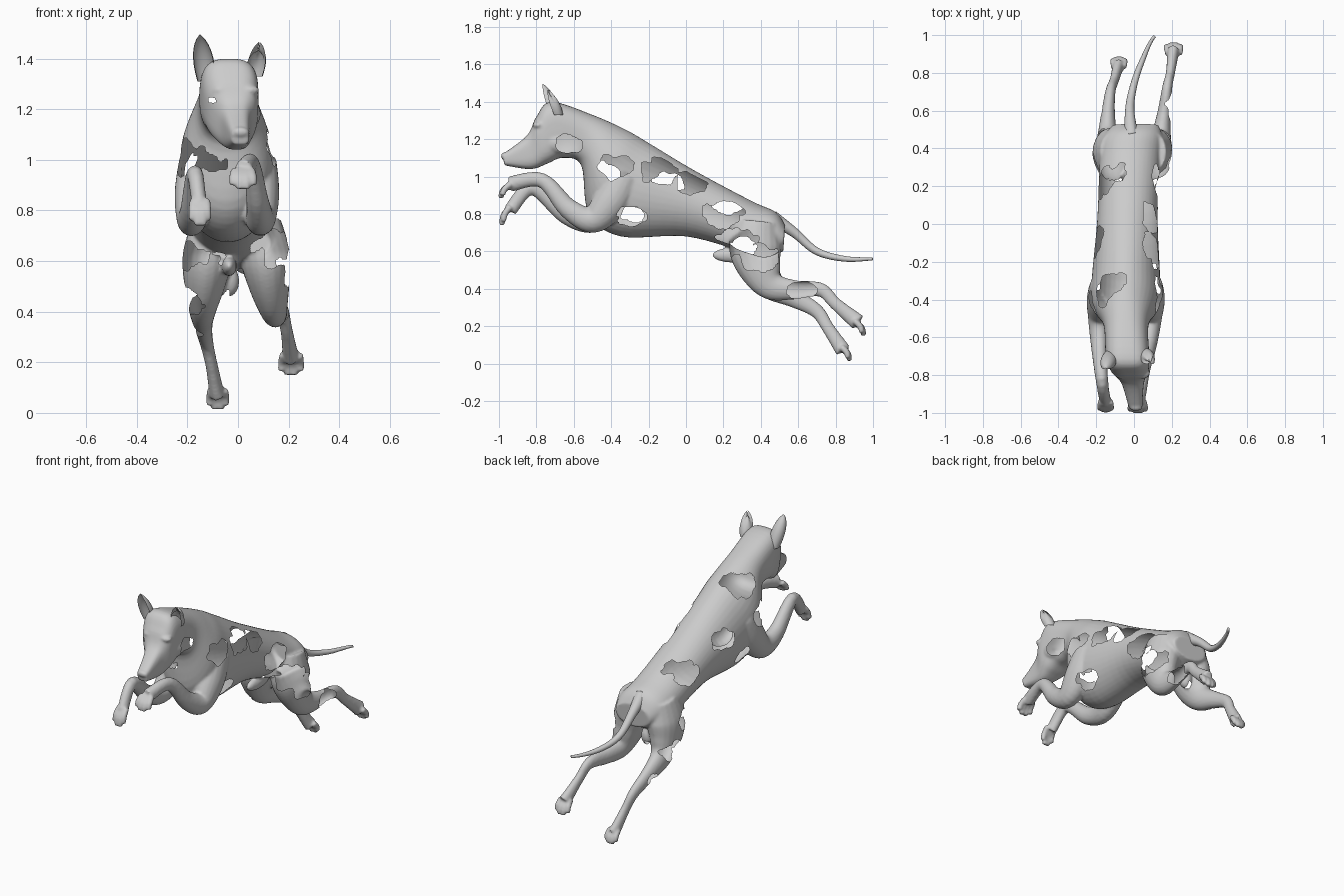
import bpy, bmesh, math
from mathutils import Vector, Matrix, noise

if "Cube" in bpy.data.objects:
    bpy.data.objects.remove(bpy.data.objects["Cube"])

coat_colour = (0.6, 0.6, 0.6, 1)
grey = bpy.data.materials.new("light_grey")
grey.use_nodes = True
grey.diffuse_color = coat_colour
grey.node_tree.nodes["Principled BSDF"].inputs["Base Color"].default_value = coat_colour


def smooth_rows(rows, steps=6):
    """Catmull-Rom interpolation between rows of numbers."""
    smooth, last = [], len(rows) - 1
    for i in range(last):
        before, start, end, after = (Vector(rows[min(max(k, 0), last)]) for k in range(i - 1, i + 3))
        leave, arrive = (end - before) / 2, (after - start) / 2
        for s in range(steps):
            t = s / steps
            ease = t * t * (3 - 2 * t)
            smooth.append(start.lerp(end, ease) + leave * t * (1 - t) ** 2 - arrive * t * t * (1 - t))
    return smooth + [Vector(rows[-1])]


def loft(bm, rings, sides):
    """Closed skin over rings given as centre, side vector, depth vector and roundness."""
    loops = []
    for centre, across, deep, roundness in rings:
        loop = []
        for k in range(sides):
            c, s = math.cos(math.tau * k / sides), math.sin(math.tau * k / sides)
            c, s = (math.copysign(abs(value) ** roundness, value) for value in (c, s))
            loop.append(bm.verts.new(centre + across * c + deep * s))
        loops.append(loop)
    for lower, upper in zip(loops, loops[1:]):
        for k in range(sides):
            bm.faces.new((lower[k - 1], lower[k], upper[k], upper[k - 1]))
    bm.faces.new(loops[0])
    bm.faces.new(loops[-1])


def limb(bm, x_start, x_end, profile, bow=0, depth=1.0):
    """Tube through rows of y, z, radius; x runs from start to end, bowed outward."""
    rows = smooth_rows(profile)
    points = []
    for i, (y, z, radius) in enumerate(rows):
        t = i / (len(rows) - 1)
        points.append(Vector((x_start + (x_end - x_start) * t + bow * math.sin(math.pi * t), y, z)))
    rings = []
    for i, point in enumerate(points):
        along = (points[min(i + 1, len(points) - 1)] - points[max(i - 1, 0)]).normalized()
        across = (Vector((1, 0, 0)) - along * along.x).normalized()
        radius = rows[i][2]
        rings.append((point, across * radius, along.cross(across) * radius * depth, 1))
    loft(bm, rings, sides=20)


def blob(bm, centre, radii):
    place = Matrix.Translation(centre) @ Matrix.Diagonal((*radii, 1))
    bmesh.ops.create_icosphere(bm, subdivisions=3, radius=1, matrix=place)


def paw(bm, x, y, z, reach, drop, spread):
    """Four toes side by side, the middle pair longer."""
    for place in (-1.5, -0.5, 0.5, 1.5):
        length = 1 if abs(place) < 1 else 0.8
        profile = [(y, z, 0.016), (y + reach * length * 0.8, z - drop * length / 2, 0.017),
                   (y + reach * length, z - drop * length, 0.014)]
        limb(bm, x + place * spread * 0.8, x + place * spread, profile)


def finish(name, bm):
    bmesh.ops.recalc_face_normals(bm, faces=bm.faces)
    mesh = bpy.data.meshes.new(name)
    bm.to_mesh(mesh)
    bm.free()
    mesh.materials.append(grey)
    mesh.polygons.foreach_set("use_smooth", [True] * len(mesh.polygons))
    part = bpy.data.objects.new(name, mesh)
    bpy.context.collection.objects.link(part)
    return part


# Head, neck and trunk: half width, top y and z, bottom y and z
body = bmesh.new()
trunk = smooth_rows([
    (.035, -.98, 1.12, -.97, 1.06), (.06, -.85, 1.22, -.83, 1.04), (.1, -.8, 1.32, -.74, 1.07),
    (.115, -.72, 1.4, -.66, 1.1), (.12, -.5, 1.33, -.56, 1.06), (.18, -.32, 1.25, -.52, .8),
    (.18, -.2, 1.18, -.35, .68), (.16, .05, 1.03, 0, .68), (.16, .35, .87, .3, .6),
    (.16, .48, .81, .42, .57), (.12, .53, .74, .52, .6)])
rings = []
for i, (half_width, top_y, top_z, low_y, low_z) in enumerate(trunk):
    t = i / (len(trunk) - 1)
    sway = 0.01 - 0.055 * math.sin(math.pi * t)
    top, low = Vector((sway, top_y, top_z)), Vector((sway, low_y, low_z))
    boxy_head = min(1, 0.65 + max(0, t - 0.3) * 2)
    rings.append(((top + low) / 2, Vector((half_width, 0, 0)), (top - low) / 2, boxy_head))
loft(body, rings, sides=40)

# Forelegs share the shoulder and elbow, then fold differently
shoulder = [(-.33, 1, .08), (-.4, .87, .08), (-.5, .77, .06)]
limb(body, .07, .02, shoulder + [(-.63, .83, .045), (-.77, .98, .033), (-.94, .96, .035)], bow=.04, depth=1.2)
limb(body, -.15, -.15, shoulder + [(-.64, .8, .045), (-.82, .94, .033), (-.94, .82, .03)], bow=-.035, depth=1.2)
paw(body, .02, -.94, .96, reach=-.05, drop=.075, spread=.028)
paw(body, -.15, -.94, .84, reach=-.045, drop=.1, spread=.021)

# Hind legs share the thigh and knee, then stretch back
thigh = [(.38, .75, .08), (.37, .62, .1), (.4, .5, .08), (.46, .415, .055)]
limb(body, .09, .21, thigh + [(.58, .395, .037), (.72, .395, .027), (.8, .32, .024), (.92, .22, .032)], depth=1.4)
limb(body, -.1, -.08, thigh + [(.58, .35, .037), (.7, .28, .027), (.76, .19, .024), (.84, .07, .03)],
     bow=-.05, depth=1.4)
paw(body, .21, .9, .23, reach=.05, drop=.08, spread=.026)
paw(body, -.08, .83, .09, reach=.045, drop=.075, spread=.022)

# Belly fold and hind bulge
blob(body, (-.035, .25, .58), (.03, .11, .04))
blob(body, (-.035, .43, .52), (.04, .04, .06))

# Nose pad, brows and cheeks
blob(body, (.01, -.97, 1.11), (.035, .02, .02))
for side in (-1, 1):
    blob(body, (side * .055 - .01, -.79, 1.275), (.04, .03, .02))
    blob(body, (side * .06 - .02, -.68, 1.18), (.05, .09, .06))

# Fuse the parts into one skin
hide = finish("torn_hide", body)
fuse = hide.modifiers.new("fuse", 'REMESH')
fuse.mode, fuse.voxel_size = 'VOXEL', 0.008
soften = hide.modifiers.new("soften", 'SMOOTH')
soften.iterations = 4
skin = bmesh.new()
skin.from_mesh(hide.evaluated_get(bpy.context.evaluated_depsgraph_get()).to_mesh())
hide.modifiers.clear()
skin.normal_update()

# Ragged openings on each outer flank: y, z, size
left_tears = [(-.38, 1.05, .06), (-.14, 1.03, .065), (.03, .97, .06), (.2, .8, .07), (-.29, .79, .05),
              (.27, .65, .07), (.38, .57, .07), (.62, .39, .05), (-.63, 1.17, .05)]
right_tears = [(-.1, .96, .055), (-.45, 1, .07), (.22, .86, .06), (.3, .62, .05), (.4, .45, .06),
               (-.28, .8, .04), (-.35, 1.2, .06), (.57, .33, .03), (-.8, 1.235, .01)]


def is_torn(face):
    centre = face.calc_center_median()
    ragged = 1 + 0.35 * noise.noise(centre * 22)
    if centre.x > 0.05 and face.normal.x > 0:
        tears = left_tears
    elif centre.x < -0.03 and face.normal.x < 0:
        tears = right_tears
    else:
        return False
    return any(math.hypot((centre.y - y) / 1.5, centre.z - z) < size * ragged for y, z, size in tears)


bmesh.ops.delete(skin, geom=[face for face in skin.faces if is_torn(face)], context='FACES')
for repeat in range(2):
    rims = [vert for vert in skin.verts if vert.is_boundary]
    bmesh.ops.smooth_vert(skin, verts=rims, factor=0.5, use_axis_x=True, use_axis_y=True, use_axis_z=True)
skin.to_mesh(hide.data)
skin.free()
hide.data.polygons.foreach_set("use_smooth", [True] * len(hide.data.polygons))

# Tail
tail = bmesh.new()
limb(tail, -.01, .11, [(.46, .78, .04), (.58, .7, .026), (.7, .6, .02), (.85, .56, .015), (.995, .56, .008)],
     bow=-.06)
finish("tail", tail)


def ear(name, base, tip, width, ragged):
    """Cupped leaf open to the front; a ragged ear ends in teeth."""
    leaf, columns, levels = bmesh.new(), 12, 10
    base, tip, grid = Vector(base), Vector(tip), []
    for level in range(levels + 1):
        t = level / levels
        radius = width * (1 - t * t) ** 0.8 * (0.8 + 0.7 * t) + 0.002
        row = []
        for k in range(columns + 1):
            angle = math.pi * (k / columns * 1.3 - 0.15)
            height = t * (1 - ragged * (1 + k % 4 / 3))
            rim = Vector((math.cos(angle), math.sin(angle), 0)) * radius
            row.append(leaf.verts.new(base.lerp(tip, height) + rim))
        grid.append(row)
    for lower, upper in zip(grid, grid[1:]):
        for k in range(columns):
            leaf.faces.new((lower[k], lower[k + 1], upper[k + 1], upper[k]))
    finish(name, leaf)


# Ears
ear("right_ear", (-.125, -.7, 1.31), (-.15, -.765, 1.495), width=.042, ragged=0)
ear("left_ear", (.065, -.69, 1.33), (.09, -.75, 1.5), width=.038, ragged=.2)
